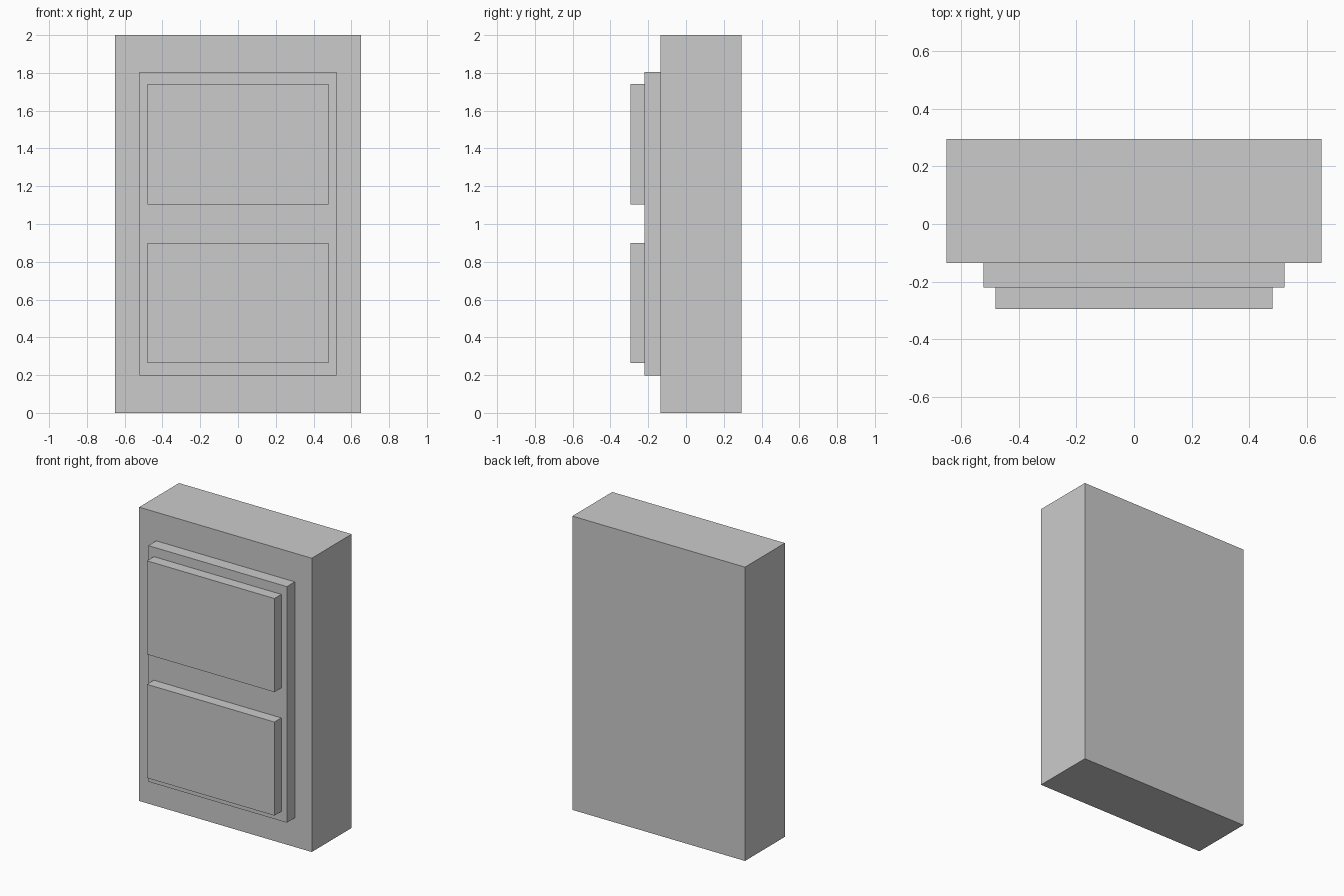
import bpy

if "Cube" in bpy.data.objects:
    bpy.data.objects.remove(bpy.data.objects["Cube"])


def box(name, x, y, z):
    """Axis-aligned box from (min, max) ranges."""
    ranges = (x, y, z)
    bpy.ops.mesh.primitive_cube_add(size=1, location=[(a + b) / 2 for a, b in ranges])
    obj = bpy.context.object
    obj.name = name
    obj.scale = [b - a for a, b in ranges]
    bpy.ops.object.transform_apply(location=False, rotation=False, scale=True)
    return obj


BODY_FRONT, PLATE_FRONT, PANEL_FRONT = -0.135, -0.22, -0.294

# Main slab
box("body", (-0.65, 0.65), (BODY_FRONT, 0.294), (0, 2))

# Raised plate on the front
box("front_plate", (-0.522, 0.522), (PLATE_FRONT, BODY_FRONT), (0.198, 1.805))

# Two raised panels on the plate
for name, z in (("lower_panel", (0.263, 0.9)), ("upper_panel", (1.104, 1.741))):
    box(name, (-0.48, 0.48), (PANEL_FRONT, PLATE_FRONT), z)
